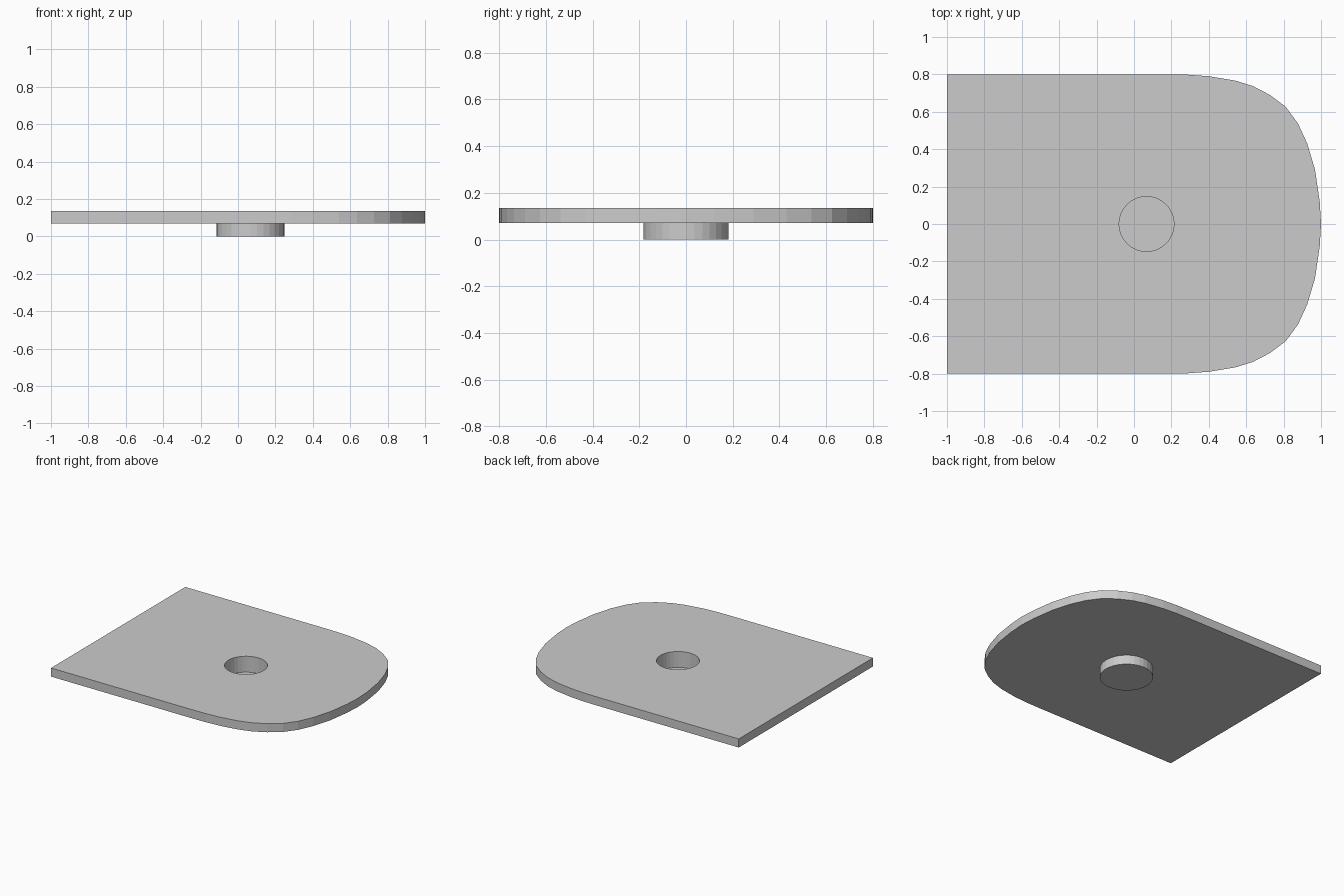
import bpy, bmesh
from math import cos, sin, tau

if "Cube" in bpy.data.objects:
    bpy.data.objects.remove(bpy.data.objects["Cube"])

CX = 0.067  # centre of boss and recess


def prism(name, outline, z0, z1):
    """Extrude a counter-clockwise outline from z0 up to z1."""
    bm = bmesh.new()
    face = bm.faces.new([bm.verts.new((x, y, z0)) for x, y in outline])
    ext = bmesh.ops.extrude_face_region(bm, geom=[face])
    verts = [g for g in ext["geom"] if isinstance(g, bmesh.types.BMVert)]
    bmesh.ops.translate(bm, verts=verts, vec=(0, 0, z1 - z0))
    bmesh.ops.recalc_face_normals(bm, faces=bm.faces)
    mesh = bpy.data.meshes.new(name)
    bm.to_mesh(mesh)
    bm.free()
    obj = bpy.data.objects.new(name, mesh)
    bpy.context.collection.objects.link(obj)
    return obj


def circle(r, n=32):
    return [(CX + r * cos(tau * i / n), r * sin(tau * i / n)) for i in range(n)]


def boolean(target, tool, operation):
    mod = target.modifiers.new(tool.name, "BOOLEAN")
    mod.operation = operation
    mod.solver = "EXACT"
    mod.object = tool
    bpy.context.view_layer.objects.active = target
    bpy.ops.object.modifier_apply(modifier=mod.name)
    bpy.data.objects.remove(tool)


# Plate: square at the left end, mirrored rounded nose at the right end
half = [(-1, 0.8), (0.17, 0.8), (0.29, 0.798), (0.40, 0.79), (0.54, 0.767),
        (0.637, 0.737), (0.727, 0.69), (0.812, 0.626), (0.877, 0.537),
        (0.926, 0.431), (0.968, 0.289), (0.993, 0.12)]
outline = [(x, -y) for x, y in half] + [(1, 0)] + half[::-1]
plate = prism("plate", outline, 0.07, 0.135)

# Round boss underneath, closed at the bottom
boolean(plate, prism("boss", circle(0.182), 0, 0.1), "UNION")

# Blind round recess from the top
boolean(plate, prism("recess", circle(0.147), 0.015, 0.2), "DIFFERENCE")
